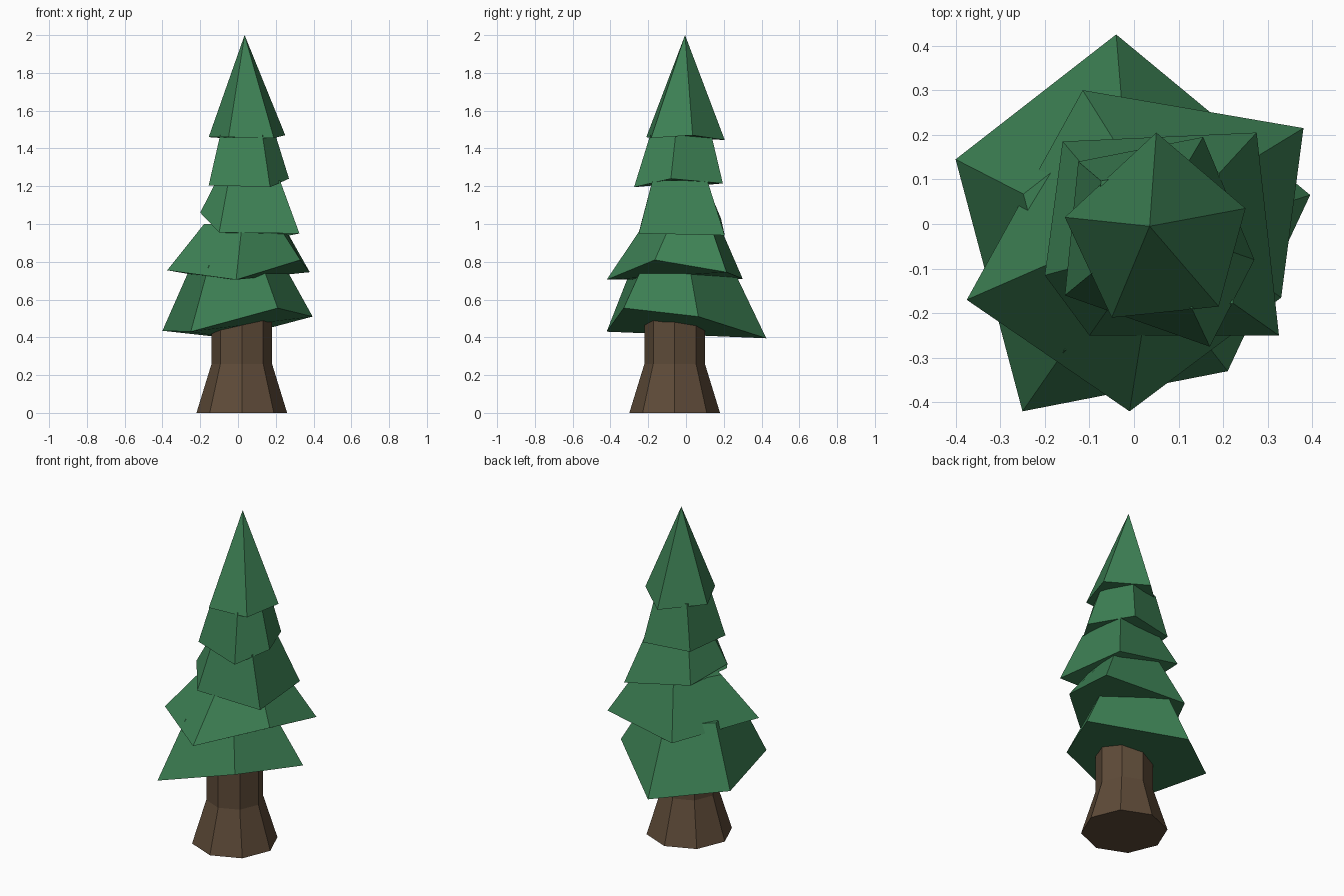
import bpy
import bmesh
from math import cos, sin, pi
from mathutils import Vector

# Remove the default cube only
cube = bpy.data.objects.get("Cube")
if cube:
    bpy.data.objects.remove(cube, do_unlink=True)


def make_material(name, color):
    mat = bpy.data.materials.new(name)
    mat.use_nodes = True
    mat.diffuse_color = color
    shader = mat.node_tree.nodes["Principled BSDF"]
    shader.inputs["Base Color"].default_value = color
    shader.inputs["Roughness"].default_value = 0.9
    return mat


def loft(name, rings, material):
    """Join closed rings of points with flat faces and cap both ends.
    A ring holding a single point becomes a pointed tip."""
    bm = bmesh.new()
    loops = [[bm.verts.new(point) for point in ring] for ring in rings]
    for lower, upper in zip(loops, loops[1:]):
        count = len(lower)
        for i in range(count):
            j = (i + 1) % count
            if len(upper) == 1:
                bm.faces.new((lower[i], lower[j], upper[0]))
            else:
                bm.faces.new((lower[i], lower[j], upper[j], upper[i]))
    bm.faces.new(list(reversed(loops[0])))
    if len(loops[-1]) > 1:
        bm.faces.new(loops[-1])
    bmesh.ops.recalc_face_normals(bm, faces=bm.faces)
    mesh = bpy.data.meshes.new(name)
    bm.to_mesh(mesh)
    bm.free()
    mesh.materials.append(material)
    obj = bpy.data.objects.new(name, mesh)
    bpy.context.collection.objects.link(obj)
    return obj


def circle(center, radius, height, sides):
    """Regular ring of points around a vertical axis."""
    steps = [2 * pi * i / sides for i in range(sides)]
    return [Vector((center[0] + radius * cos(a), center[1] + radius * sin(a), height))
            for a in steps]


def branch_tier(name, hem, center, taper, top, material):
    """Five-sided skirt of foliage: an uneven hem narrowing to a flat top,
    or to a tip when the taper is zero."""
    hem = [Vector(point) for point in hem]
    if taper == 0:
        crown = [Vector((*center, top))]
    else:
        axis = Vector(center)
        crown = [Vector((*axis.lerp(point.xy, taper), top)) for point in hem]
    return loft(name, [hem, crown], material)


bark = make_material("brown bark", (0.112, 0.070, 0.040, 1))
needles = make_material("pine green", (0.046, 0.215, 0.088, 1))

# Trunk: eight-sided post with a flared foot
trunk_axis = (0.02, -0.06)
trunk_profile = [(0.24, 0), (0.16, 0.26), (0.16, 0.77)]
loft("trunk", [circle(trunk_axis, r, z, 8) for r, z in trunk_profile], bark)

# Foliage tiers from the ground up, each with an uneven hem
branch_tier("lowest_branches",
            [(0.395, 0.065, 0.51), (-0.04, 0.425, 0.395), (-0.4, 0.145, 0.435),
             (-0.25, -0.42, 0.43), (0.21, -0.33, 0.555)],
            center=(0, -0.06), taper=0.62, top=0.78, material=needles)

branch_tier("lower_branches",
            [(0.38, 0.215, 0.745), (-0.115, 0.3, 0.71), (-0.375, -0.17, 0.755),
             (-0.01, -0.42, 0.705), (0.33, -0.165, 0.81)],
            center=(0.06, 0.02), taper=0.55, top=1, material=needles)

branch_tier("middle_branches",
            [(0.275, 0.205, 0.94), (-0.16, 0.185, 1.03), (-0.2, -0.115, 1.06),
             (-0.1, -0.25, 0.955), (0.325, -0.25, 0.95)],
            center=(0.04, -0.05), taper=0.64, top=1.23, material=needles)

branch_tier("upper_branches",
            [(0.27, -0.08, 1.24), (0.155, 0.195, 1.215), (-0.125, 0.14, 1.21),
             (-0.155, -0.16, 1.205), (0.17, -0.275, 1.195)],
            center=(0.04, 0), taper=0.69, top=1.47, material=needles)

branch_tier("treetop",
            [(0.25, 0.035, 1.47), (0.05, 0.205, 1.445), (-0.155, 0.015, 1.46),
             (-0.05, -0.21, 1.46), (0.19, -0.185, 1.455)],
            center=(0.035, -0.005), taper=0, top=2, material=needles)
